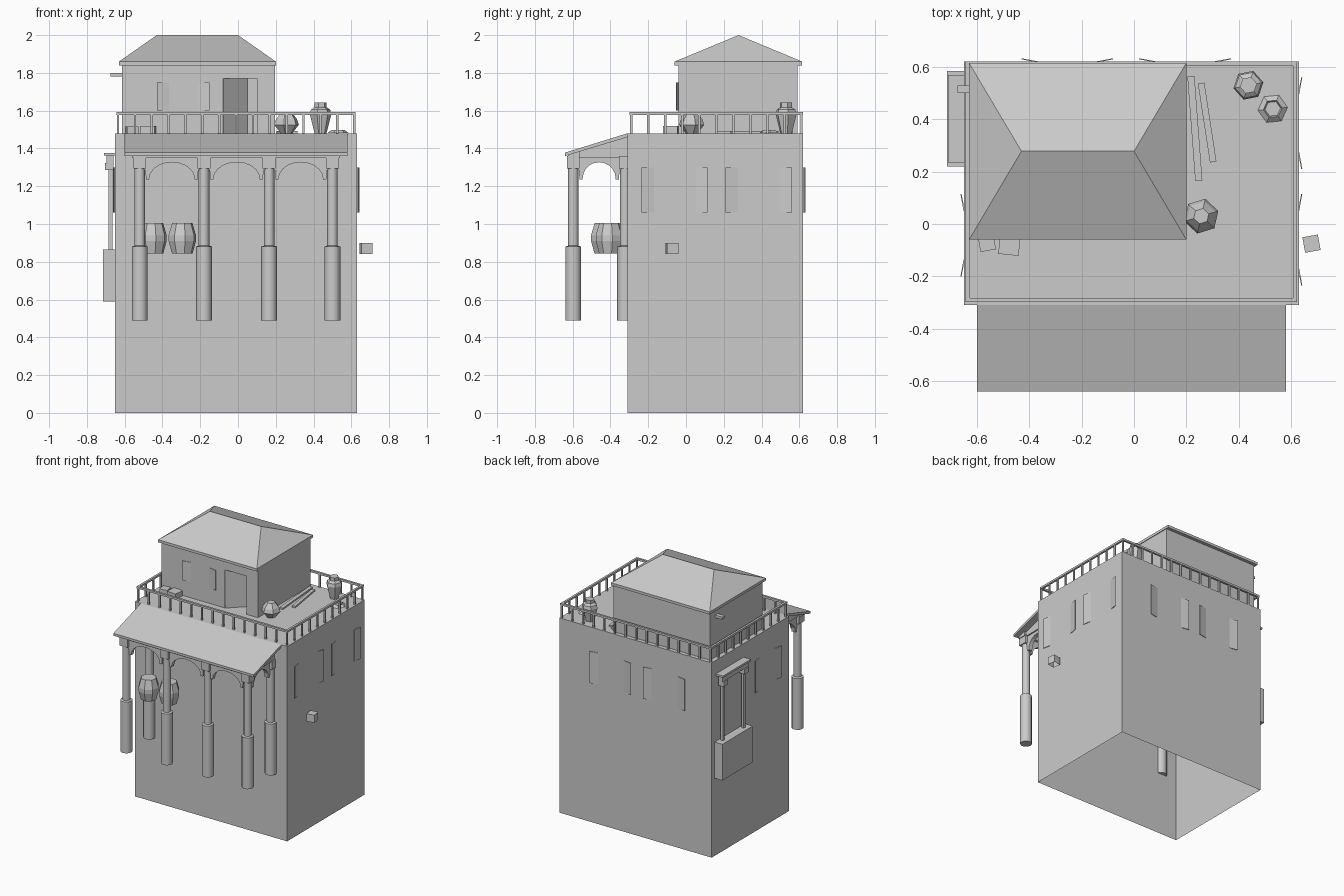
import bpy, bmesh
from math import radians, sin, cos, pi, atan2
from mathutils import Matrix, Vector

if "Cube" in bpy.data.objects:
    bpy.data.objects.remove(bpy.data.objects["Cube"])


def mesh(name, verts, faces, fix=True):
    me = bpy.data.meshes.new(name)
    me.from_pydata(verts, [], faces)
    if fix:
        bm = bmesh.new()
        bm.from_mesh(me)
        bmesh.ops.recalc_face_normals(bm, faces=bm.faces)
        bm.to_mesh(me)
        bm.free()
    ob = bpy.data.objects.new(name, me)
    bpy.context.collection.objects.link(ob)
    return ob


def box(name, lo, hi, rot=0, open_bottom=False):
    c = [(a + b) / 2 for a, b in zip(lo, hi)]
    h = [(b - a) / 2 for a, b in zip(lo, hi)]
    v = [(sx * h[0], sy * h[1], sz * h[2]) for sz in (-1, 1)
         for sx, sy in ((-1, -1), (1, -1), (1, 1), (-1, 1))]
    f = [(4, 5, 6, 7)] + [(i, (i + 1) % 4, (i + 1) % 4 + 4, i + 4) for i in range(4)]
    if not open_bottom:
        f.append((3, 2, 1, 0))
    ob = mesh(name, v, f, False)
    ob.location = c
    ob.rotation_euler[2] = radians(rot)
    return ob


def lathe(name, x, y, profile, sides, phase=0, smooth=False):
    v, f = [], []
    for r, z in profile:
        for i in range(sides):
            a = phase + 2 * pi * i / sides
            v.append((x + r * cos(a), y + r * sin(a), z))
    n = len(profile)
    for k in range(n - 1):
        for i in range(sides):
            j = (i + 1) % sides
            f.append((k * sides + i, k * sides + j, (k + 1) * sides + j, (k + 1) * sides + i))
    f.append(tuple(range(sides))[::-1])
    f.append(tuple(range((n - 1) * sides, n * sides)))
    ob = mesh(name, v, f)
    if smooth:
        ob.data.shade_smooth()
        ob.data.set_sharp_from_angle(angle=radians(40))
    return ob


def prism(name, outline, place, t0, t1):
    """Extrude a 2D outline between t0 and t1; place maps (u, w, t) to a 3D point."""
    n = len(outline)
    v = [place(u, w, t) for t in (t0, t1) for u, w in outline]
    f = [tuple(range(n)), tuple(range(n, 2 * n))]
    f += [(i, (i + 1) % n, (i + 1) % n + n, i + n) for i in range(n)]
    return mesh(name, v, f)


# Main building block, open underneath
X0, X1, Y0, Y1, ZT = -0.65, 0.63, -0.31, 0.62, 1.48
box("main_walls", (X0, Y0, 0), (X1, Y1, ZT), open_bottom=True)

# Rooftop room: wall shell with a door opening in front
rx0, rx1, ry0, ry1, rz = -0.615, 0.195, -0.04, 0.59, 1.845
front = [(rx0, ZT), (-0.08, ZT), (-0.08, 1.77), (0.10, 1.77), (0.10, ZT), (rx1, ZT), (rx1, rz), (rx0, rz)]
v = [(x, ry0, z) for x, z in front]
v += [(rx0, ry1, ZT), (rx1, ry1, ZT), (rx1, ry1, rz), (rx0, ry1, rz)]
mesh("room_walls", v, [tuple(range(8)), (5, 9, 10, 6), (9, 8, 11, 10), (8, 0, 7, 11)])
door = box("room_door", (0, 0, ZT), (0.18, 0.01, 1.77), 44)
door.location = (-0.08 + 0.09 * cos(radians(44)), ry0 + 0.005 + 0.09 * sin(radians(44)), 1.625)

# Hipped roof with a thin fascia
ex0, ex1, ey0, ey1 = -0.63, 0.20, -0.06, 0.615
v = [(x, y, z) for z in (1.84, 1.86) for x, y in ((ex0, ey0), (ex1, ey0), (ex1, ey1), (ex0, ey1))]
v += [(-0.43, 0.278, 2.0), (0.0, 0.278, 2.0)]
mesh("hipped_roof", v, [(0, 1, 2, 3), (0, 1, 5, 4), (1, 2, 6, 5), (2, 3, 7, 6), (3, 0, 4, 7),
                        (4, 5, 9, 8), (5, 6, 9), (6, 7, 8, 9), (7, 4, 8)])
box("roof_stub_beam", (-0.675, 0.50, 1.78), (-0.61, 0.53, 1.80))

# Railing around the terrace
a0, a1, b0, b1, h = -0.635, 0.615, -0.29, 0.612, 0.008
for i, y in enumerate((b0, b1)):
    box(f"rail_long_{i}", (a0 - h, y - h, 1.578), (a1 + h, y + h, 1.593))
for i, x in enumerate((a0, a1)):
    box(f"rail_short_{i}", (x - h, b0 + h, 1.578), (x + h, b1 - h, 1.593))
spots = [(a0 + (a1 - a0) * i / 14, y) for i in range(15) for y in (b0, b1)]
spots += [(x, b0 + (b1 - b0) * i / 10) for i in range(1, 10) for x in (a0, a1)]
for i, (x, y) in enumerate(spots):
    box(f"baluster_{i}", (x - 0.006, y - 0.006, ZT), (x + 0.006, y + 0.006, 1.58))

# Porch roof slab and the beam frame beneath
along_x = lambda u, w, t: (t, u, w)
prism("porch_roof", [(-0.64, 1.36), (-0.64, 1.378), (Y0, ZT), (Y0, 1.46)], along_x, -0.60, 0.58)
prism("porch_beam", [(-0.625, 1.35), (-0.625, 1.366), (-0.565, 1.386), (-0.565, 1.35)], along_x, -0.56, 0.54)
cols = (-0.52, -0.18, 0.165, 0.50)
FY, BY = -0.597, -0.322
for i, x in enumerate((cols[0], cols[3])):
    prism(f"porch_side_beam_{i}", [(-0.62, 1.35), (-0.62, 1.367), (Y0, 1.46), (Y0, 1.35)],
          along_x, x - 0.025, x + 0.025)

# Columns with wide lower shafts and square capitals
for i, (x, y) in enumerate([(c, FY) for c in cols] + [(cols[0], BY), (cols[3], BY)]):
    lathe(f"column_{i}", x, y, [(0.042, 0.49), (0.042, 0.88), (0.028, 0.885), (0.028, 1.30)], 12, smooth=True)
    box(f"capital_{i}", (x - 0.034, y - 0.034, 1.295), (x + 0.034, y + 0.034, 1.36))


# Arched panels spanning between columns
def arch(name, s, e, place, t):
    m, r = (s + e) / 2, (e - s) / 2 - 0.05
    pts = [(s, 1.36), (s, 1.29), (s + 0.03, 1.285), (s + 0.033, 1.235), (s + 0.05, 1.235)]
    pts += [(m - r * cos(pi * k / 10), 1.24 + 0.087 * sin(pi * k / 10)) for k in range(11)]
    pts += [(e - 0.05, 1.235), (e - 0.033, 1.235), (e - 0.03, 1.285), (e, 1.29), (e, 1.36)]
    prism(name, pts, place, t - 0.015, t + 0.015)


for i in range(3):
    arch(f"front_arch_{i}", cols[i], cols[i + 1], lambda u, w, t: (u, t, w), FY)
for i in (0, 3):
    arch(f"side_arch_{i}", FY, BY, lambda u, w, t: (t, u, w), cols[i])


# Slightly opened shutters, in pairs, with the outer edges lifted off the wall
def shutters(name, s, e, z0, z1, place, w=0.065):
    for k, (a, d) in enumerate(((s, w), (e, -w))):
        prism(f"{name}_{k}", [(a, 0.013), (a + d, 0.001), (a + d, -0.004), (a, 0.009)],
              lambda u, o, t: place(u, o, t), z0, z1)


on_right = lambda u, o, z: (X1 + o, u, z)
on_left = lambda u, o, z: (X0 - o, u, z)
on_back = lambda u, o, z: (u, Y1 + o, z)
shutters("right_shutter_a", -0.235, 0.115, 1.06, 1.30, on_right)
shutters("right_shutter_b", 0.21, 0.56, 1.06, 1.30, on_right)
shutters("left_shutter", -0.20, 0.115, 1.06, 1.30, on_left)
shutters("back_shutter_a", 0.02, 0.37, 1.06, 1.30, on_back)
shutters("back_shutter_b", -0.43, -0.08, 1.06, 1.30, on_back)
shutters("room_shutter", -0.43, -0.15, 1.60, 1.75, lambda u, o, z: (u, ry0 - o, z))

# Hanging bay on the left wall: box, two posts, blocks and cap
box("bay_box", (-0.715, 0.22, 0.59), (X0, 0.585, 0.865))
for i, y in enumerate((0.275, 0.525)):
    box(f"bay_post_{i}", (-0.685, y - 0.01, 0.865), (-0.665, y + 0.01, 1.35))
    box(f"bay_block_{i}", (-0.703, y - 0.025, 1.285), (-0.66, y + 0.025, 1.322))
box("bay_beam", (-0.695, 0.245, 1.322), (-0.66, 0.555, 1.365))
box("bay_cap", (-0.71, 0.235, 1.362), (X0, 0.57, 1.377))

# Small box beside the right wall
box("wall_lamp_box", (0.648, -0.105, 0.842), (0.708, -0.045, 0.90), 10, open_bottom=True)

# Pots on the terrace and under the porch
lathe("round_pot", 0.257, 0.03, [(0.032, 1.48), (0.068, 1.525), (0.058, 1.555), (0.03, 1.59)], 6, 0.3)
lathe("tall_pot", 0.437, 0.53, [(0.032, 1.48), (0.058, 1.58), (0.052, 1.605), (0.033, 1.618), (0.033, 1.643)], 6, 0.2)
lathe("low_bowl", 0.53, 0.44, [(0.057, 1.481), (0.036, 1.497), (0.03, 1.483)], 6, 0.1)
for i, (x, y) in enumerate(((-0.295, -0.405), (-0.45, -0.43))):
    lathe(f"porch_pot_{i}", x, y, [(0.056, 0.845), (0.074, 0.91), (0.074, 0.94), (0.055, 1.005)], 8, 0.2)

# Crates and planks lying on the terrace
box("crate_small", (-0.592, -0.102, ZT), (-0.532, -0.042, 1.515), 10)
box("crate_large", (-0.515, -0.118, ZT), (-0.437, -0.042, 1.52), -6)
box("plank_long", (0.219, 0.165, ZT), (0.246, 0.565, 1.492), 4.3)
box("plank_short", (0.267, 0.235, ZT), (0.292, 0.54, 1.492), 8.7)
